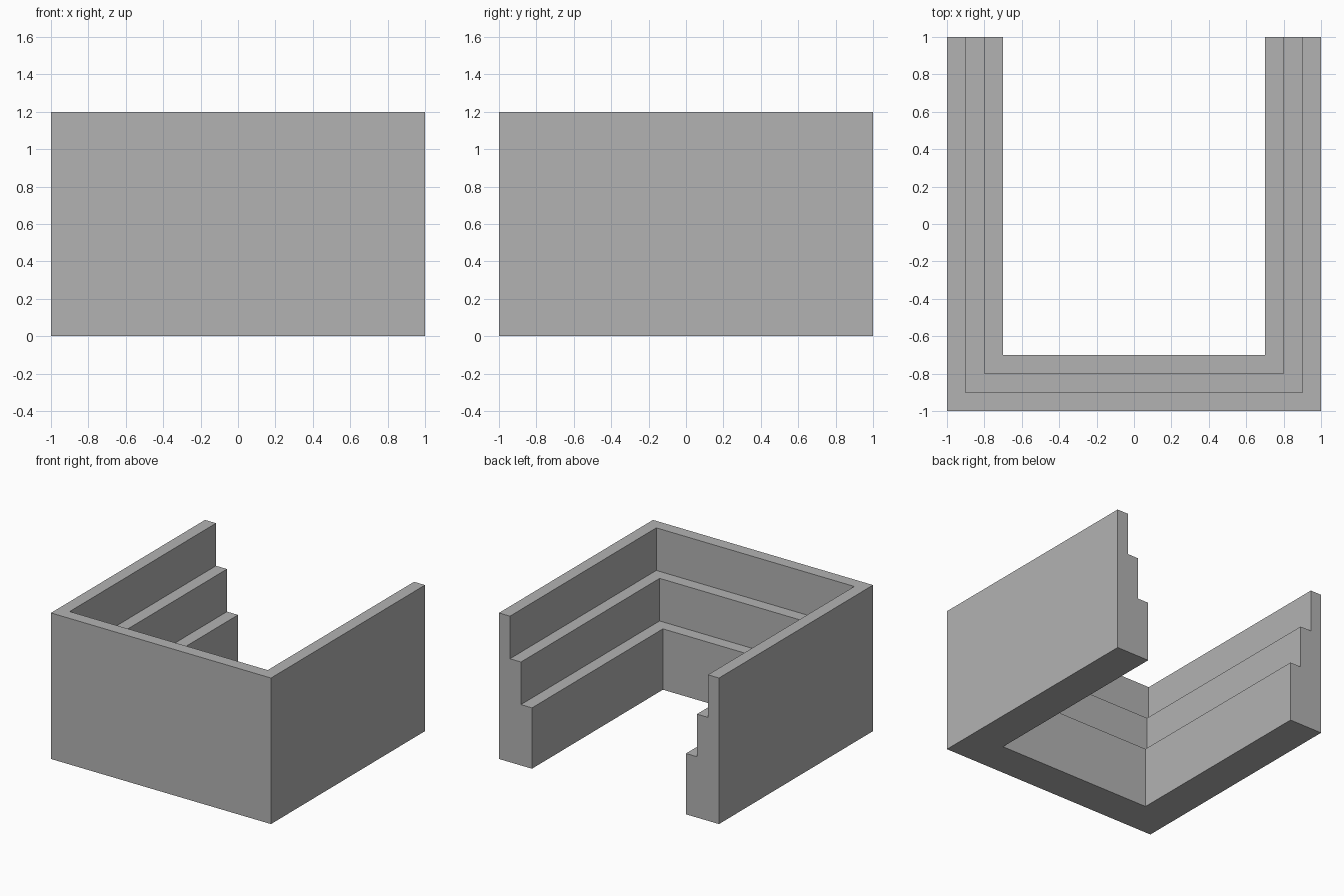
import bpy
import bmesh

cube = bpy.data.objects.get("Cube")
if cube:
    bpy.data.objects.remove(cube, do_unlink=True)

# Single plain grey material
grey = bpy.data.materials.new("plain grey")
grey.use_nodes = True
colour = (0.45, 0.45, 0.45, 1)
grey.diffuse_color = colour
grey.node_tree.nodes["Principled BSDF"].inputs["Base Color"].default_value = colour

# Stepped wall section: (inset from the outer face, height)
profile = [(0, 0), (0.3, 0), (0.3, 0.5), (0.2, 0.5), (0.2, 0.85),
           (0.1, 0.85), (0.1, 1.2), (0, 1.2)]


def path_at(inset):
    """U-shaped path, open at the back, moved inward by the inset."""
    side = 1 - inset
    return [(-side, 1), (-side, -side), (side, -side), (side, 1)]


# Sweep the section round the path with mitred corners
bm = bmesh.new()
rails = [[bm.verts.new((x, y, z)) for x, y in path_at(inset)]
         for inset, z in profile]
for a, b in zip(rails, rails[1:] + rails[:1]):
    for i in range(3):
        bm.faces.new((a[i], a[i + 1], b[i + 1], b[i]))

# Close the two wall ends
for end in (0, -1):
    bm.faces.new([rail[end] for rail in rails])
bmesh.ops.recalc_face_normals(bm, faces=bm.faces)

mesh = bpy.data.meshes.new("stepped_wall")
bm.to_mesh(mesh)
bm.free()
mesh.materials.append(grey)
wall = bpy.data.objects.new("stepped_wall", mesh)
bpy.context.collection.objects.link(wall)
